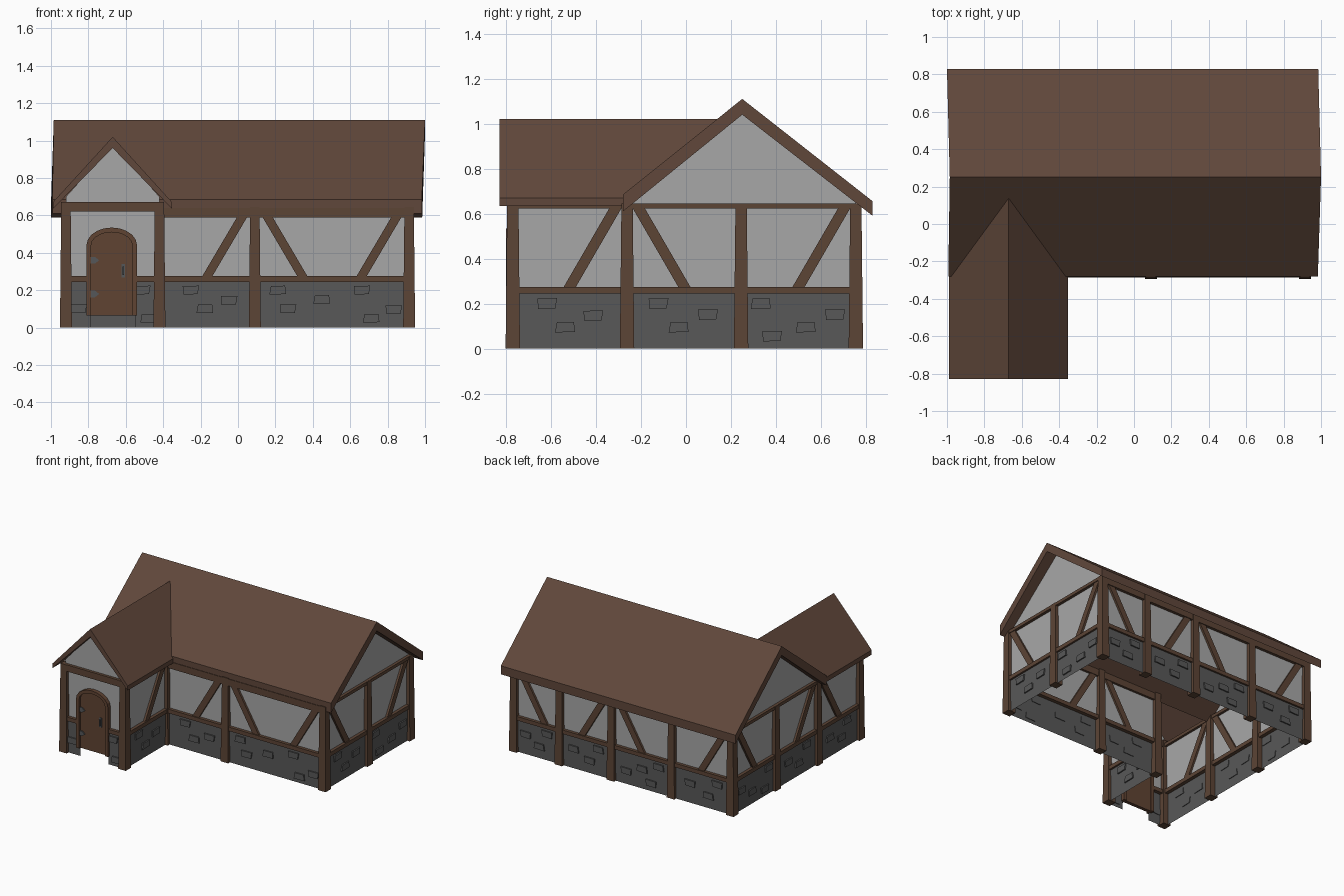
import bpy, bmesh, math
from mathutils import Vector

if "Cube" in bpy.data.objects:
    bpy.data.objects.remove(bpy.data.objects["Cube"])


def material(name, r, g, b):
    m = bpy.data.materials.new(name)
    m.diffuse_color = (r, g, b, 1)
    m.use_nodes = True
    m.node_tree.nodes["Principled BSDF"].inputs["Base Color"].default_value = m.diffuse_color
    return m


ROOF = material("roof brown", 0.117, 0.063, 0.043)
TIMBER = material("timber brown", 0.107, 0.058, 0.036)
DOOR = material("door brown", 0.115, 0.056, 0.032)
PLASTER = material("plaster grey", 0.39, 0.39, 0.39)
STONE = material("stone grey", 0.098, 0.098, 0.098)
IRON = material("iron grey", 0.09, 0.095, 0.10)

parts = {}


def part(name, mat):
    """Mesh that collects all pieces of one part."""
    return parts.setdefault(name, (bmesh.new(), mat))[0]


def loft(bm, a, b):
    """Closed solid between two matching outlines."""
    va, vb = [bm.verts.new(p) for p in a], [bm.verts.new(p) for p in b]
    n = len(a)
    faces = [bm.faces.new(va), bm.faces.new(vb[::-1])]
    for i in range(n):
        j = (i + 1) % n
        faces.append(bm.faces.new((va[i], vb[i], vb[j], va[j])))
    bmesh.ops.recalc_face_normals(bm, faces=faces)


class Frame:
    """Wall plane: u runs along x or y, o points outward, z is up."""
    def __init__(self, along, normal, base):
        self.a, self.n, self.base = Vector(along), Vector(normal), base

    def at(self, u, o, z):
        return self.a * u + self.n * (self.base + o) + Vector((0, 0, z))

    def panel(self, bm, pts, o):
        f = bm.faces.new([bm.verts.new(self.at(u, o, z)) for u, z in pts])
        f.normal_update()
        if f.normal.dot(self.n) < 0:
            f.normal_flip()

    def prism(self, bm, pts, o0, o1):
        loft(bm, [self.at(u, o0, z) for u, z in pts], [self.at(u, o1, z) for u, z in pts])


def rect(u0, u1, z0, z1):
    return [(u0, z0), (u1, z0), (u1, z1), (u0, z1)]


def arch(w, top, bottom=0.065, spring=0.44, c=-0.675):
    """Arched outline from bottom left over the top to bottom right."""
    n = 10
    curve = [(c - w * math.cos(math.pi * i / n),
              spring + (top - spring) * math.sin(math.pi * i / n)) for i in range(n + 1)]
    return [(c - w, bottom)] + curve + [(c + w, bottom)]


X, Y = (1, 0, 0), (0, 1, 0)
front = Frame(X, (0, -1, 0), 0.262)
back = Frame(X, (0, 1, 0), 0.755)
right = Frame(Y, (1, 0, 0), 0.915)
left = Frame(Y, (-1, 0, 0), 0.92)
porch_side = Frame(Y, (1, 0, 0), -0.42)
porch_front = Frame(X, (0, -1, 0), 0.77)


def wall(name, fr, u0, u1, beam, braces, bricks, plain=True):
    """Half-timbered wall: stone base, rails, braces, plaster, raised stones."""
    b0, b1 = beam
    timber = part(name + "_timbers", TIMBER)
    fr.prism(timber, rect(u0, u1, b0, b1), -0.018, 0.022)
    for u, d in braces:
        t, s = u + d * 0.045, u + d * 0.26
        w = 0.027
        fr.prism(timber, [(s - w, 0.265), (s + w, 0.265), (t + w, b1 - 0.01), (t - w, b1 - 0.01)],
                 -0.014, 0.016)
    if plain:
        fr.prism(timber, rect(u0, u1, 0.245, 0.275), -0.018, 0.024)
        fr.panel(part(name + "_stone", STONE), rect(u0, u1, 0, 0.25), 0.01)
        fr.panel(part(name + "_plaster", PLASTER), rect(u0, u1, 0.25, 0.645), 0)
    for i, (u, z) in enumerate(bricks):
        k = 0.006 * (-1) ** i
        fr.prism(part(name + "_raised_stones", STONE),
                 [(u - 0.042, z - 0.023), (u + 0.04 - k, z - 0.021),
                  (u + 0.042, z + 0.024), (u - 0.04 - k, z + 0.023)], 0.005, 0.02)


# Walls of the hall and the porch
long_beam, end_beam = (0.588, 0.64), (0.622, 0.646)
wall("front_wall", front, -0.42, 0.915, long_beam, [(0.09, -1), (0.09, 1), (0.915, -1)],
     [(-0.25, 0.2), (-0.18, 0.1), (-0.045, 0.145), (0.21, 0.2), (0.27, 0.1), (0.445, 0.15),
      (0.665, 0.2), (0.71, 0.05), (0.835, 0.095)])
wall("back_wall", back, -0.92, 0.915, long_beam, [(0.09, -1), (0.09, 1), (0.915, -1), (-0.92, 1)],
     [(-0.8, 0.2), (-0.73, 0.095), (-0.57, 0.15), (-0.31, 0.2), (-0.24, 0.06), (-0.17, 0.15),
      (-0.03, 0.1), (0.2, 0.2), (0.28, 0.095), (0.41, 0.15), (0.64, 0.2), (0.7, 0.09), (0.82, 0.15)])
gable_stones = [(-0.12, 0.2), (-0.035, 0.095), (0.1, 0.15), (0.33, 0.2),
                (0.385, 0.055), (0.53, 0.095), (0.665, 0.15)]
porch_stones = [(-0.615, 0.2), (-0.54, 0.095), (-0.41, 0.145)]
wall("right_wall", right, -0.262, 0.755, end_beam, [(-0.262, 1), (0.755, -1)], gable_stones)
wall("left_wall", left, -0.77, 0.755, end_beam, [(-0.262, -1), (-0.262, 1), (0.755, -1)],
     gable_stones + porch_stones)
wall("porch_side_wall", porch_side, -0.77, -0.262, end_beam, [(-0.262, -1)], porch_stones)
wall("porch_front", porch_front, -0.92, -0.42, (0.622, 0.672), [],
     [(-0.51, 0.2), (-0.48, 0.05), (-0.85, 0.1)], plain=False)

# Gable triangles under the hall roof
for name, fr in (("right_wall", right), ("left_wall", left)):
    fr.panel(part(name + "_plaster", PLASTER),
             [(-0.262, 0.645), (0.755, 0.645), (0.755, 0.67), (0.25, 1.06), (-0.262, 0.67)], 0)

# Porch front: stone and plaster around an arched opening
for u0, u1 in ((-0.92, -0.785), (-0.55, -0.42)):
    porch_front.panel(part("porch_front_stone", STONE), rect(u0, u1, 0, 0.25), 0.01)
    porch_front.prism(part("porch_front_timbers", TIMBER), rect(u0, u1, 0.245, 0.275), -0.018, 0.024)
porch_front.panel(part("porch_front_plaster", PLASTER),
                  [(-0.92, 0.25)] + arch(0.12, 0.52, 0.25)
                  + [(-0.42, 0.25), (-0.42, 0.70), (-0.67, 0.975), (-0.92, 0.70)], 0)

# Door with frame, hinges and handle
porch_front.prism(part("door_frame", DOOR), arch(0.135, 0.535) + arch(0.11, 0.51)[::-1], -0.02, 0.03)
porch_front.prism(part("door_leaf", DOOR), arch(0.112, 0.512), -0.012, 0.014)
for z in (0.18, 0.36):
    porch_front.prism(part("door_hinges", IRON),
                      [(-0.785, z - 0.018), (-0.765, z - 0.018), (-0.742, z),
                       (-0.765, z + 0.018), (-0.785, z + 0.018)], 0.01, 0.022)
porch_front.prism(part("door_handle", IRON), rect(-0.623, -0.603, 0.268, 0.34), 0.01, 0.018)
porch_front.prism(part("door_handle", IRON), rect(-0.617, -0.609, 0.28, 0.328), 0.018, 0.03)

# Tapered posts
posts = [(x, 0.755) for x in (-0.92, -0.42, 0.09, 0.53, 0.915)]
posts += [(x, -0.262) for x in (-0.92, -0.42, 0.09, 0.915)]
posts += [(x, y) for x in (-0.92, 0.915) for y in (0.245,)]
posts += [(x, -0.77) for x in (-0.92, -0.42)]
for x, y in posts:
    def ring(h, z):
        return [(x + a * h, y + b * h, z) for a, b in ((-1, -1), (1, -1), (1, 1), (-1, 1))]
    loft(part("posts", TIMBER), ring(0.032, 0), ring(0.025, 0.672 if y < -0.5 else 0.645))


# Roofs: folded slabs with a thick edge; each point is (across, z, start, end)
def roof(name, section, place):
    bm = part(name, ROOF)
    top, low = section[:3], section[3:]
    ends = [[bm.verts.new(place(p[0], p[k], p[1])) for p in top + low] for k in (2, 3)]
    faces = []
    for e in ends:
        faces += [bm.faces.new((e[0], e[1], e[4], e[5])), bm.faces.new((e[1], e[2], e[3], e[4]))]
    for i in range(6):
        j = (i + 1) % 6
        faces.append(bm.faces.new((ends[0][i], ends[0][j], ends[1][j], ends[1][i])))
    bmesh.ops.recalc_face_normals(bm, faces=faces)


roof("hall_roof",
     [(-0.28, 0.685, -0.993, 0.983), (0.25, 1.11, -0.985, 1.0), (0.83, 0.655, -1.0, 0.985),
      (0.83, 0.59, -1.0, 0.985), (0.25, 1.04, -0.985, 1.0), (-0.28, 0.61, -0.993, 0.983)],
     lambda c, e, z: (e, c, z))
roof("porch_roof",
     [(-0.99, 0.67, -0.83, -0.275), (-0.67, 1.02, -0.83, 0.145), (-0.352, 0.67, -0.83, -0.275),
      (-0.352, 0.635, -0.83, -0.275), (-0.67, 0.96, -0.83, 0.145), (-0.99, 0.635, -0.83, -0.275)],
     lambda c, e, z: (c, e, z))

# Turn every collected part into an object
for name, (bm, mat) in parts.items():
    mesh = bpy.data.meshes.new(name)
    bm.to_mesh(mesh)
    bm.free()
    mesh.materials.append(mat)
    bpy.context.collection.objects.link(bpy.data.objects.new(name, mesh))
